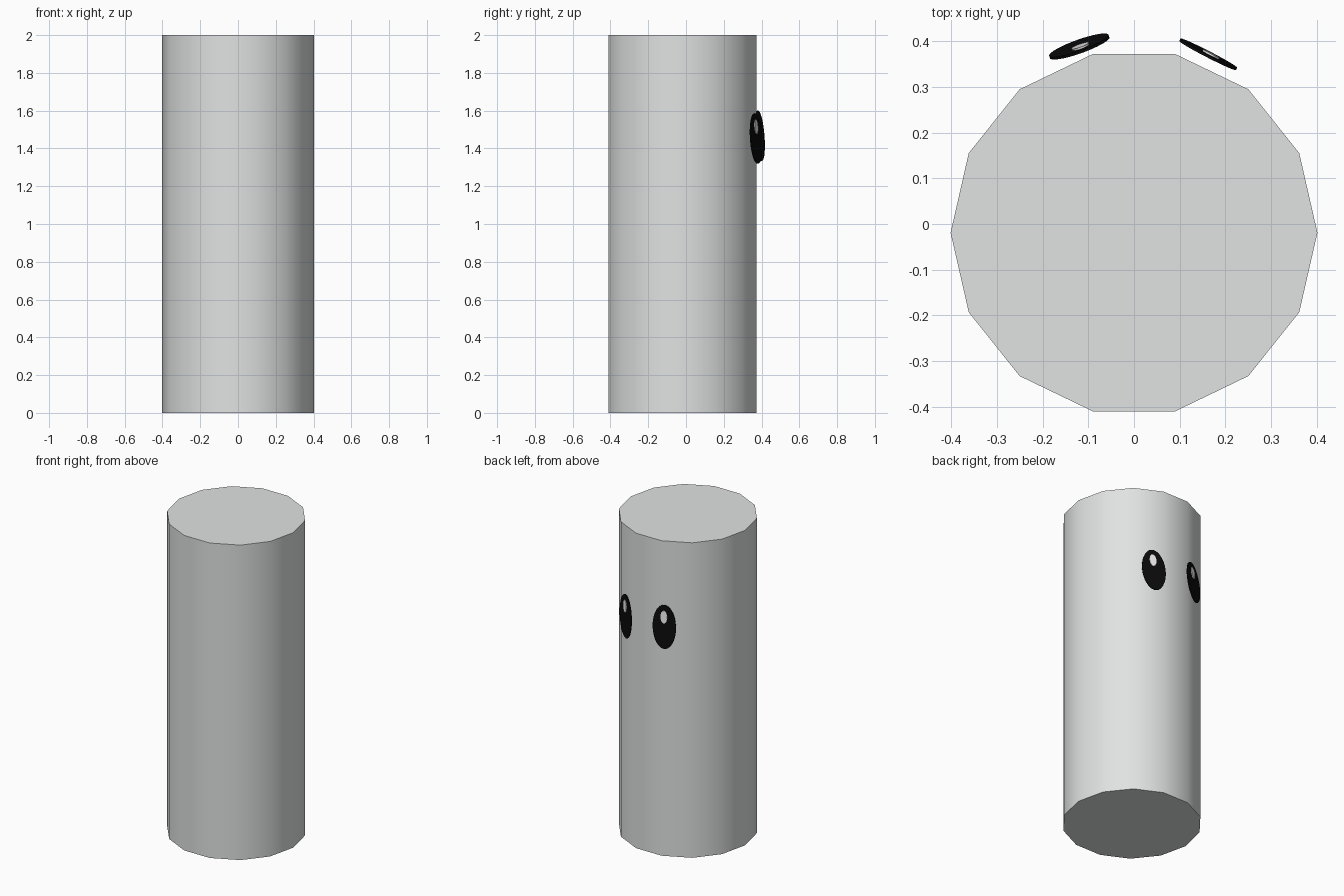
import bpy, bmesh, math
from mathutils import Vector, Matrix

if "Cube" in bpy.data.objects:
    bpy.data.objects.remove(bpy.data.objects["Cube"])


def material(name, rgb):
    m = bpy.data.materials.new(name)
    m.diffuse_color = (*rgb, 1.0)
    m.use_nodes = True
    m.node_tree.nodes["Principled BSDF"].inputs["Base Color"].default_value = m.diffuse_color
    return m


white = material("body_white", (0.75, 0.77, 0.76))
black = material("eye_black", (0.003, 0.003, 0.003))
glint = material("highlight_white", (0.9, 0.9, 0.9))


def finish(bm, name, mat):
    mesh = bpy.data.meshes.new(name)
    bm.to_mesh(mesh)
    bm.free()
    mesh.materials.append(mat)
    obj = bpy.data.objects.new(name, mesh)
    bpy.context.collection.objects.link(obj)
    return obj


# Body: 14-sided column with a corner on +x, smooth sides and flat caps
bm = bmesh.new()
bmesh.ops.create_cone(bm, cap_ends=True, segments=14, radius1=0.402,
                      radius2=0.402, depth=2.0)
bm.verts.ensure_lookup_table()
corner = bm.verts[0].co.copy()
turn = Matrix.Rotation(-math.atan2(corner.y, corner.x), 3, 'Z')
bmesh.ops.rotate(bm, verts=bm.verts[:], cent=(0, 0, 0), matrix=turn)
bmesh.ops.translate(bm, verts=bm.verts[:], vec=(0, -0.019, 1.0))
for f in bm.faces:
    f.smooth = len(f.verts) == 4
for e in bm.edges:
    e.smooth = all(f.smooth for f in e.link_faces)
finish(bm, "body", white)


# Thin oval plate standing in a frame of side, up and outward axes
def plate(name, centre, side, up, width, height, lift, mat, thick=0.006):
    out = up.cross(side).normalized()
    frame = Matrix((side, out, up)).transposed().to_4x4()
    frame.translation = centre + out * lift
    bm = bmesh.new()
    bmesh.ops.create_cone(bm, cap_ends=True, segments=28, radius1=1,
                          radius2=1, depth=1)
    for v in bm.verts:
        v.co = frame @ Vector((v.co.x * width, v.co.z * thick, v.co.y * height))
    bmesh.ops.recalc_face_normals(bm, faces=bm.faces[:])
    return finish(bm, name, mat)


# Eyes: slightly leaning oval plates with a small highlight on each
up = Vector((0.02, -0.02, 0.28)).normalized()
for label, centre, side in (
        ("right", Vector((0.1625, 0.372, 1.453)), Vector((0.125, -0.063, 0))),
        ("left", Vector((-0.12, 0.389, 1.467)), Vector((0.13, 0.048, 0)))):
    side = (side - up * side.dot(up)).normalized()
    plate(label + "_eye", centre, side, up, 0.069, 0.134, 0, black)
    plate(label + "_eye_highlight", centre + up * 0.062, side, up,
          0.02, 0.039, 0.004, glint)
